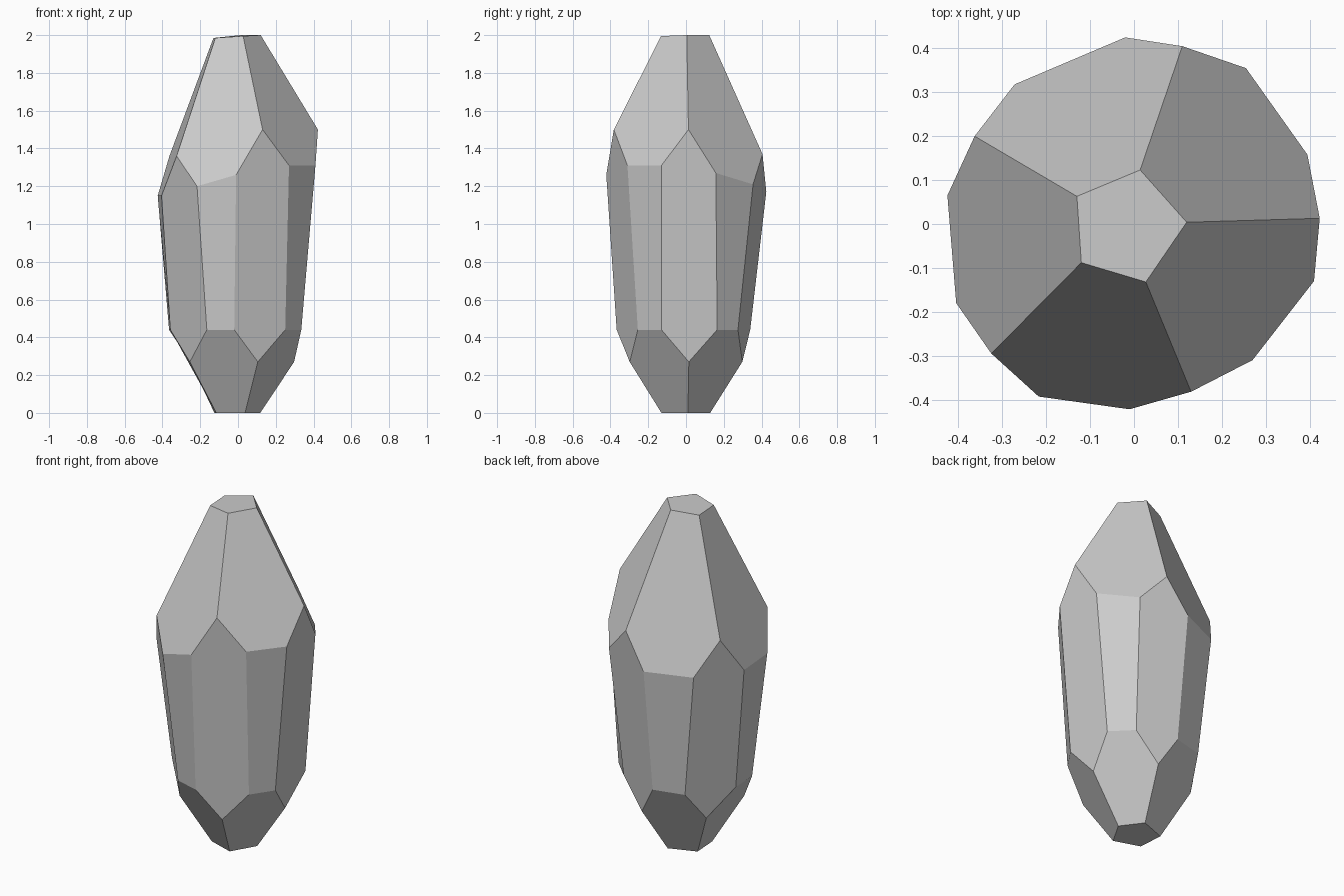
import bpy
import bmesh

# Each ring runs counter-clockwise seen from above, starting near +x.
tip = [(.12, .004, 2.0), (.014, .123, 2.0), (-.13, .063, 1.985),
       (-.12, -.088, 1.985), (.027, -.132, 1.995)]
upper_ridge = [(.423, .013, 1.5), (.11, .405, 1.37), (-.363, .2, 1.36),
               (-.325, -.295, 1.36), (.13, -.382, 1.5)]
shoulder = [(.395, .158, 1.27), (.255, .355, 1.21), (-.02, .425, 1.17),
            (-.272, .318, 1.16), (-.425, .065, 1.15), (-.405, -.18, 1.15),
            (-.217, -.393, 1.2), (-.01, -.422, 1.26), (.27, -.31, 1.31),
            (.41, -.13, 1.31)]
waist = [(.325, .165, .44), (.215, .275, .44), (-.02, .34, .44),
         (-.2, .295, .44), (-.365, .057, .44), (-.358, -.105, .44),
         (-.165, -.325, .44), (-.02, -.367, .44), (.25, -.255, .44),
         (.335, -.13, .44)]
lower_ridge = [(.297, .015, .27), (.08, .298, .27), (-.252, .17, .27),
               (-.255, -.18, .27), (.105, -.298, .27)]
base = [(.118, .01, 0), (.03, .128, 0), (-.125, .07, 0),
        (-.115, -.08, 0), (.037, -.13, 0)]

bm = bmesh.new()
T, U, S, W, L, B = [[bm.verts.new(p) for p in ring] for ring in
                    (tip, upper_ridge, shoulder, waist, lower_ridge, base)]

# Flat tip and base
bm.faces.new(T)
bm.faces.new(B[::-1])
for i in range(5):
    j = (i + 1) % 5
    a, b, before = 2 * i, 2 * i + 1, 2 * i - 1
    # Sloped crown facet and tapered base facet
    bm.faces.new((T[j], T[i], U[i], S[a], S[b], U[j]))
    bm.faces.new((B[i], B[j], L[j], W[b], W[a], L[i]))
    # Narrow side facet, then wide pointed side facet
    bm.faces.new((S[a], W[a], W[b], S[b]))
    bm.faces.new((U[i], S[before], W[before], L[i], W[a], S[a]))
bmesh.ops.recalc_face_normals(bm, faces=bm.faces)

mesh = bpy.data.meshes.new("crystal")
bm.to_mesh(mesh)
bm.free()
stone = bpy.data.materials.new("light_grey")
stone.diffuse_color = (.6, .6, .6, 1)
mesh.materials.append(stone)
crystal = bpy.data.objects.new("crystal", mesh)
bpy.context.collection.objects.link(crystal)
